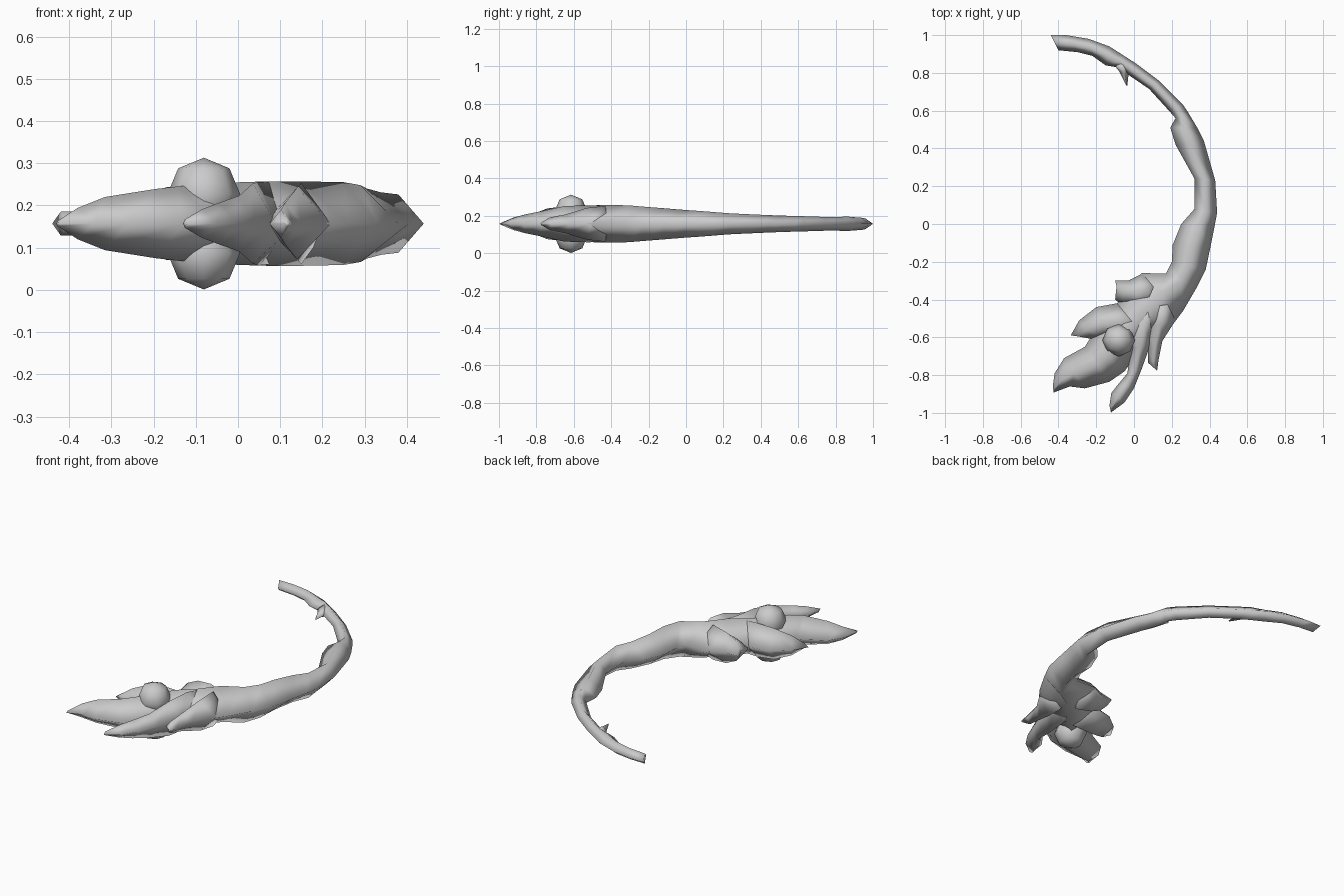
import bpy, bmesh, math

ZC = 0.157   # height of the flat symmetry plane


def loft(name, stations):
    """Skin diamond rings; each station = (ax, ay, bx, by, half height)."""
    bm = bmesh.new()
    rings = []
    for ax, ay, bx, by, h in stations:
        cx, cy = (ax + bx) / 2, (ay + by) / 2
        rings.append([bm.verts.new(p) for p in (
            (ax, ay, ZC), (cx, cy, ZC + h), (bx, by, ZC), (cx, cy, ZC - h))])
    for r0, r1 in zip(rings, rings[1:]):
        for i in range(4):
            j = (i + 1) % 4
            bm.faces.new((r0[i], r0[j], r1[j], r1[i]))
    bm.faces.new(rings[0])
    bm.faces.new(rings[-1])
    bmesh.ops.recalc_face_normals(bm, faces=bm.faces)
    finish(name, bm)


def finish(name, bm):
    me = bpy.data.meshes.new(name)
    bm.to_mesh(me)
    bm.free()
    ob = bpy.data.objects.new(name, me)
    bpy.context.collection.objects.link(ob)
    for p in me.polygons:
        p.use_smooth = True
    return ob


# Whole curved creature: snout, head, trunk and tail
loft("body", [
    (-0.425, -0.892, -0.43, -0.86, 0.006),
    (-0.34, -0.86, -0.42, -0.79, 0.037),
    (-0.26, -0.87, -0.37, -0.71, 0.063),
    (-0.13, -0.835, -0.26, -0.65, 0.082),
    (-0.05, -0.78, -0.235, -0.61, 0.088),
    (0.02, -0.68, -0.18, -0.52, 0.093),
    (0.10, -0.60, -0.09, -0.42, 0.098),
    (0.17, -0.58, -0.03, -0.34, 0.10),
    (0.26, -0.46, 0.04, -0.26, 0.10),
    (0.33, -0.34, 0.17, -0.262, 0.098),
    (0.38, -0.24, 0.20, -0.20, 0.091),
    (0.405, -0.12, 0.205, -0.11, 0.083),
    (0.427, -0.01, 0.25, 0.0, 0.074),
    (0.44, 0.06, 0.32, 0.08, 0.069),
    (0.43, 0.23, 0.32, 0.24, 0.056),
    (0.37, 0.44, 0.22, 0.42, 0.047),
    (0.335, 0.51, 0.192, 0.51, 0.044),
    (0.29, 0.585, 0.22, 0.56, 0.042),
    (0.26, 0.63, 0.185, 0.60, 0.041),
    (0.13, 0.76, 0.08, 0.715, 0.037),
    (0.01, 0.85, -0.03, 0.79, 0.037),
    (-0.06, 0.895, -0.09, 0.83, 0.039),
    (-0.13, 0.94, -0.15, 0.84, 0.036),
    (-0.24, 0.98, -0.22, 0.89, 0.033),
    (-0.36, 1.0, -0.30, 0.91, 0.03),
    (-0.44, 1.0, -0.40, 0.92, 0.028)])

# Forward pointing horn beside the snout, its ridge fading into the neck
loft("front_horn", [
    (-0.122, -0.998, -0.13, -0.96, 0.01),
    (-0.05, -0.945, -0.12, -0.895, 0.034),
    (0.0, -0.87, -0.085, -0.85, 0.05),
    (0.04, -0.77, -0.035, -0.79, 0.066),
    (0.09, -0.63, -0.02, -0.67, 0.095),
    (0.14, -0.50, -0.04, -0.54, 0.099),
    (0.13, -0.44, 0.03, -0.46, 0.096)])

# Small outer side fin
loft("outer_fin", [
    (0.122, -0.778, 0.11, -0.765, 0.008),
    (0.13, -0.72, 0.075, -0.735, 0.034),
    (0.15, -0.62, 0.075, -0.67, 0.05),
    (0.22, -0.51, 0.06, -0.55, 0.085),
    (0.22, -0.42, 0.08, -0.44, 0.096)])

# Blunt horn on the inner side of the head
loft("inner_horn", [
    (-0.335, -0.59, -0.275, -0.597, 0.015),
    (-0.29, -0.51, -0.215, -0.61, 0.055),
    (-0.20, -0.44, -0.14, -0.61, 0.086),
    (-0.09, -0.42, -0.06, -0.61, 0.093),
    (0.01, -0.46, 0.02, -0.57, 0.09)])

# Gill nub behind the head
loft("gill_nub", [
    (-0.10, -0.30, -0.085, -0.36, 0.025),
    (-0.03, -0.30, -0.10, -0.40, 0.055),
    (0.05, -0.26, -0.05, -0.44, 0.085),
    (0.13, -0.27, 0.05, -0.46, 0.097)])

# Little spike under the tail
loft("tail_spike", [
    (-0.036, 0.73, -0.042, 0.735, 0.004),
    (-0.028, 0.80, -0.08, 0.81, 0.02),
    (0.0, 0.83, -0.12, 0.86, 0.033)])

# Bulging eyes, mirrored above and below the flat plane
for side, name in ((1, "eye_upper"), (-1, "eye_lower")):
    bm = bmesh.new()
    bmesh.ops.create_uvsphere(bm, u_segments=8, v_segments=4, radius=0.086)
    bmesh.ops.translate(bm, verts=bm.verts, vec=(-0.081, -0.615, ZC + side * 0.07))
    finish(name, bm)
